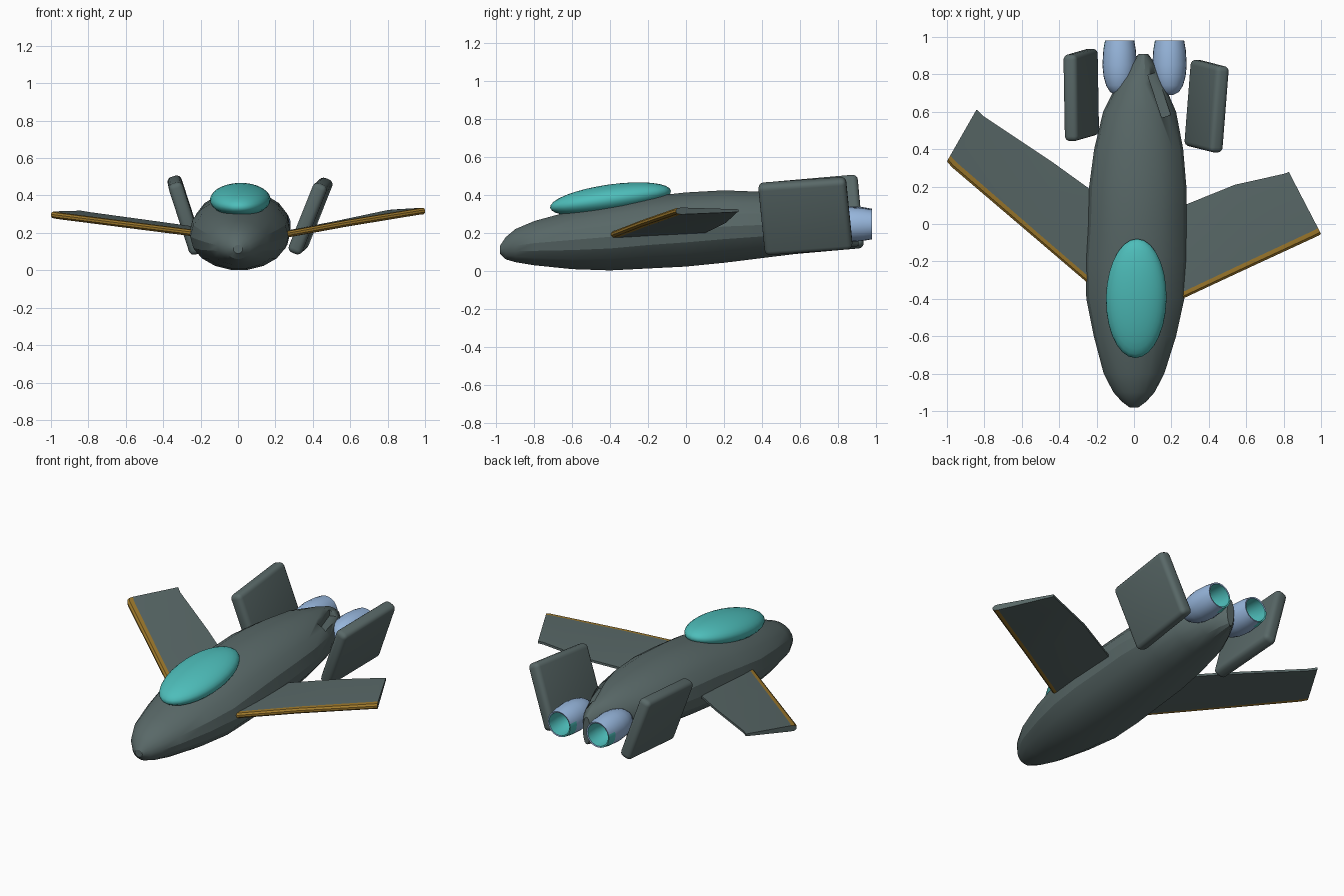
import bpy
import bmesh
import math
from mathutils import Vector, Matrix

if "Cube" in bpy.data.objects:
    bpy.data.objects.remove(bpy.data.objects["Cube"], do_unlink=True)


def material(name, rgb):
    m = bpy.data.materials.new(name)
    m.use_nodes = True
    m.diffuse_color = (*rgb, 1)
    m.node_tree.nodes["Principled BSDF"].inputs["Base Color"].default_value = (*rgb, 1)
    return m


GREY = material("slate grey hull", (0.10, 0.14, 0.138))
TEAL = material("teal glass", (0.075, 0.51, 0.49))
BLUE = material("pale blue metal", (0.31, 0.47, 0.72))
GOLD = material("ochre edge", (0.34, 0.19, 0.025))


def finish(bm, name, mats, angle=30):
    """Turn a bmesh into a smooth shaded object."""
    bmesh.ops.recalc_face_normals(bm, faces=bm.faces)
    mesh = bpy.data.meshes.new(name)
    bm.to_mesh(mesh)
    bm.free()
    for m in mats:
        mesh.materials.append(m)
    obj = bpy.data.objects.new(name, mesh)
    bpy.context.collection.objects.link(obj)
    bpy.ops.object.select_all(action="DESELECT")
    obj.select_set(True)
    bpy.context.view_layer.objects.active = obj
    bpy.ops.object.shade_smooth_by_angle(angle=math.radians(angle))
    return obj


def loft(rings, caps=True):
    """Skin closed rings; also return the faces of each band."""
    bm = bmesh.new()
    rows = [[bm.verts.new(p) for p in ring] for ring in rings]
    n = len(rows[0])
    bands = []
    for a, b in zip(rows, rows[1:]):
        bands.append([bm.faces.new((a[i], a[(i + 1) % n], b[(i + 1) % n], b[i]))
                      for i in range(n)])
    if caps:
        bm.faces.new(rows[0])
        bm.faces.new(rows[-1])
    return bm, bands


def ellipse(cx, y, cz, rx, rz, n):
    return [(cx + rx * math.cos(2 * math.pi * i / n), y,
             cz + rz * math.sin(2 * math.pi * i / n)) for i in range(n)]


# Fuselage: y, centre x, half width, bottom, top
stations = [
    (-0.98, 0, .025, .09, .135), (-.95, 0, .065, .06, .18), (-.9, 0, .11, .045, .222),
    (-.8, 0, .162, .028, .265), (-.6, .005, .22, .007, .32), (-.4, .007, .262, 0, .36),
    (-.2, .01, .27, .01, .395), (0, .017, .263, .02, .417), (.2, .02, .26, .04, .428),
    (.4, .025, .238, .065, .42), (.6, .03, .195, .09, .405), (.75, .035, .125, .108, .375),
    (.85, .045, .073, .12, .345), (.91, .05, .025, .13, .3),
]
bm, _ = loft([ellipse(cx, y, (lo + hi) / 2, hw, (hi - lo) / 2, 18)
              for y, cx, hw, lo, hi in stations])
fuselage = finish(bm, "fuselage", [GREY], 22)

# Small recess in the rear left shoulder
bm = bmesh.new()
bmesh.ops.create_cube(bm, size=1, matrix=Matrix.LocRotScale(
    (.135, .69, .36), Matrix.Rotation(math.radians(18), 3, "Z"), (.05, .24, .09)))
cutter = finish(bm, "recess_cutter", [GREY])
cutter.hide_render = True
cutter.hide_viewport = True
cutter.display_type = "WIRE"
cut = fuselage.modifiers.new("recess", "BOOLEAN")
cut.object = cutter
cut.solver = "EXACT"

# Canopy
bm = bmesh.new()
bmesh.ops.create_uvsphere(bm, u_segments=28, v_segments=16, radius=1)
tilt = Matrix.Rotation(math.radians(-1), 3, "Z") @ Matrix.Rotation(math.radians(8), 3, "X")
bmesh.ops.transform(bm, verts=bm.verts, matrix=Matrix.LocRotScale(
    (.012, -.398, .378), tilt, (.162, .322, .078)))
finish(bm, "canopy", [TEAL], 60)


def wing(name, sections):
    """Each section is a leading and a trailing point; the front strip is ochre."""
    rings = []
    for lead, trail in sections:
        a, b = Vector(lead), Vector(trail)
        chord = (b - a).normalized()
        up = Vector((0, 0, 1))
        mid, end = a + chord * .012, a + chord * .036
        rings.append([a - up * .006, mid - up * .016, end - up * .018, b - up * .007,
                      b + up * .007, end + up * .018, mid + up * .016, a + up * .006])
    bm, bands = loft(rings)
    for band in bands:
        for i in (0, 1, 5, 6, 7):
            band[i].material_index = 1
    return finish(bm, name, [GREY, GOLD], 35)


wing("left_wing", [
    ((.15, -.45, .17), (.15, .05, .18)),
    ((.28, -.39, .195), (.285, .107, .21)),
    ((.58, -.25, .25), (.54, .21, .26)),
    ((.985, -.063, .315), (.8, .268, .315)),
    ((1.0, -.053, .316), (.828, .278, .318)),
])
wing("right_wing", [
    ((-.15, -.4, .18), (-.12, .1, .2)),
    ((-.26, -.305, .2), (-.22, .175, .225)),
    ((-.5, -.1, .23), (-.435, .33, .255)),
    ((-.975, .305, .29), (-.8, .573, .305)),
    ((-1.0, .335, .295), (-.842, .612, .312)),
])


def tail_fin(name, centre, roll, pitch, yaw):
    rot = (Matrix.Rotation(math.radians(yaw), 3, "Z")
           @ Matrix.Rotation(math.radians(pitch), 3, "X")
           @ Matrix.Rotation(math.radians(roll), 3, "Y"))
    bm = bmesh.new()
    bmesh.ops.create_cube(bm, size=1)
    bmesh.ops.scale(bm, verts=bm.verts, vec=(.078, .465, .40))
    bmesh.ops.bevel(bm, geom=bm.edges[:], offset=.028, segments=4, profile=.5,
                    affect="EDGES")
    bmesh.ops.transform(bm, verts=bm.verts,
                        matrix=Matrix.LocRotScale(centre, rot, None))
    finish(bm, name, [GREY], 40)


tail_fin("left_tail_fin", (.388, .63, .29), 22, 4, -4.5)
tail_fin("right_tail_fin", (-.282, .69, .295), -18, 5, 1)


def engine(name, x, z):
    """Hollow rounded nozzle: y and radius, outside then back in through the mouth."""
    profile = [(.69, .02), (.705, .05), (.74, .072), (.79, .086), (.85, .092),
               (.93, .087), (.982, .078), (.98, .07), (.9, .066), (.84, .045)]
    bm, bands = loft([ellipse(x, y, z, r, r, 24) for y, r in profile])
    bm.normal_update()
    for face in bm.faces:
        c = face.calc_center_median()
        # teal patch low on the outside of the rim
        if c.y > .94 and c.x < x - .02 and c.z < z + .02:
            face.material_index = 1
    for band in bands[7:]:
        for face in band:
            face.material_index = 1
    bm.faces.ensure_lookup_table()
    bm.faces[-1].material_index = 1
    finish(bm, name, [BLUE, TEAL], 35)


engine("left_engine", .19, .245)
engine("right_engine", -.077, .25)
